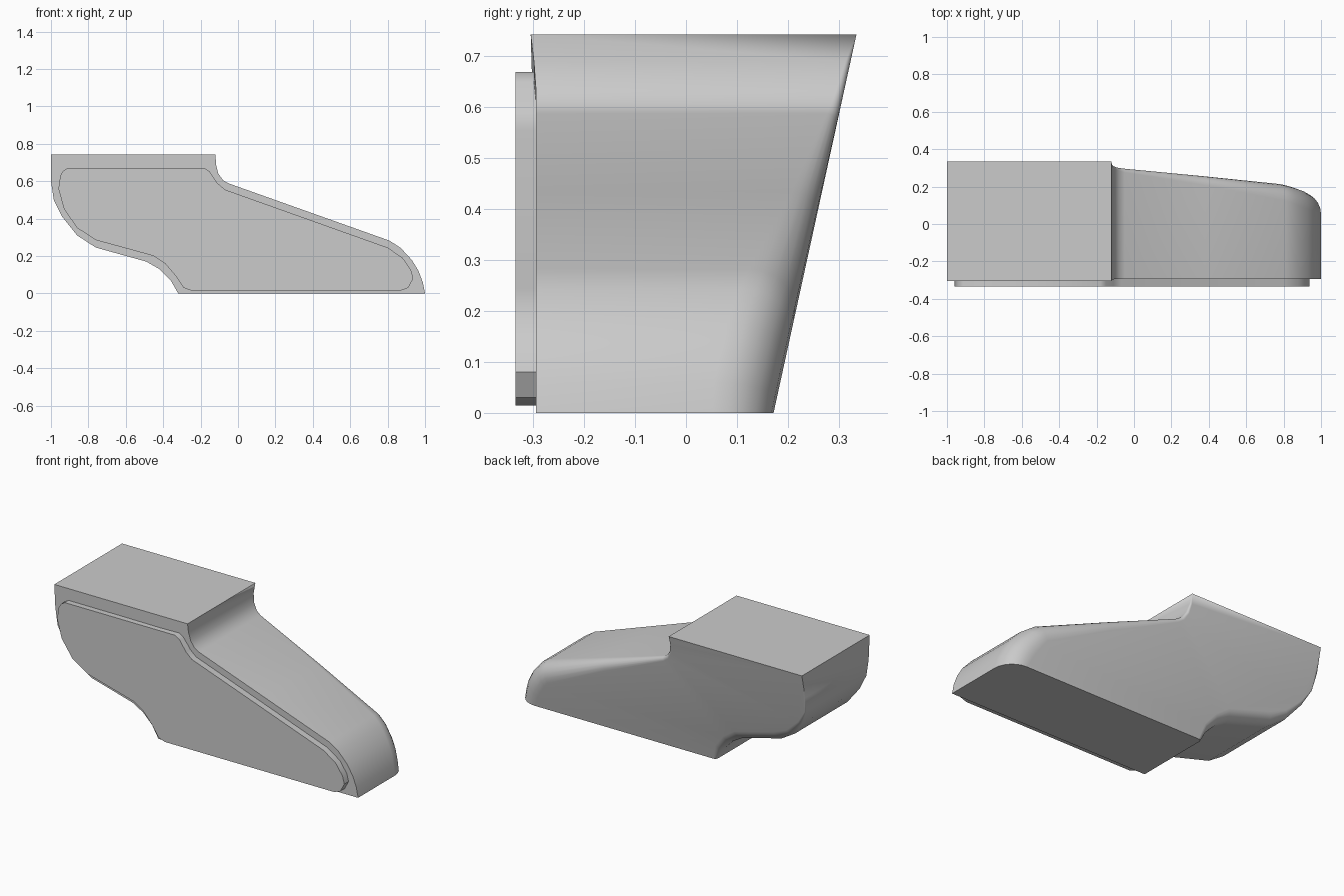
import bpy, bmesh, math
from mathutils import Vector

cube = bpy.data.objects.get("Cube")
if cube:
    bpy.data.objects.remove(cube)

grey = bpy.data.materials.new("plain grey")
grey.use_nodes = True
colour = (0.6, 0.6, 0.6, 1)
grey.diffuse_color = colour
grey.node_tree.nodes["Principled BSDF"].inputs["Base Color"].default_value = colour


def loft(name, rings):
    """Skin equal-length closed rings of points and cap both ends."""
    bm = bmesh.new()
    loops = [[bm.verts.new(p) for p in ring] for ring in rings]
    n = len(rings[0])
    for a, b in zip(loops, loops[1:]):
        for i in range(n):
            j = (i + 1) % n
            bm.faces.new((a[i], a[j], b[j], b[i]))
    bm.faces.new(loops[0])
    bm.faces.new(loops[-1][::-1])
    bmesh.ops.remove_doubles(bm, verts=bm.verts, dist=0.0002)
    bmesh.ops.recalc_face_normals(bm, faces=bm.faces)
    mesh = bpy.data.meshes.new(name)
    bm.to_mesh(mesh)
    bm.free()
    mesh.materials.append(grey)
    obj = bpy.data.objects.new(name, mesh)
    bpy.context.collection.objects.link(obj)
    bpy.ops.object.select_all(action='DESELECT')
    obj.select_set(True)
    bpy.context.view_layer.objects.active = obj
    bpy.ops.object.shade_smooth_by_angle(angle=math.radians(35))
    return obj


# Body: side outline (x, z) with the rounding radius of its back edge
outline = [
    (-1, .743, 0), (-.12, .743, 0), (-.118, .69, .01), (-.105, .64, .015),
    (-.08, .605, .02), (-.05, .588, .025), (.38, .435, .06), (.81, .282, .11),
    (.87, .243, .12), (.93, .178, .13), (.965, .12, .13), (.988, .06, .13), (1, 0, .12),
    (-.32, 0, .02), (-.36, .07, .04), (-.42, .13, .05), (-.49, .17, .06),
    (-.76, .245, .06), (-.86, .31, .04), (-.94, .41, .02), (-.985, .5, .005),
    (-1, .6, 0)]


def back(z):
    return .172 + .219 * z


def inward(i):
    """Inward direction of the outline at point i, kept level on the sole."""
    x, z, _ = outline[i]
    if z == 0:
        return Vector((-1 if x > 0 else 1, 0))
    a, b = outline[i - 1], outline[(i + 1) % len(outline)]
    d = Vector((b[0] - a[0], b[1] - a[1])).normalized()
    return Vector((d.y, -d.x))


rings = [[(x, -.295 - .01 * max(0, (z - .66) / .083), z) for x, z, r in outline]]
STEPS = 6
for s in range(STEPS + 1):
    t = s / STEPS * math.pi / 2
    ring = []
    for i, (x, z, r) in enumerate(outline):
        p = Vector((x, z)) + inward(i) * r * (1 - math.cos(t))
        ring.append((p.x, back(p.y) - r * (1 - math.sin(t)), p.y))
    rings.append(ring)
loft("body", rings)

# Raised panel on the front
panel = [
    (-.95, .63), (-.935, .655), (-.91, .67), (-.18, .67), (-.15, .65), (-.11, .59),
    (-.07, .555), (.80, .245), (.88, .19), (.925, .125), (.937, .08), (.91, .03),
    (.87, .015), (-.25, .015), (-.29, .03), (-.33, .09), (-.39, .16), (-.45, .2),
    (-.76, .285), (-.86, .35), (-.93, .45), (-.96, .56)]
loft("front_panel", [[(x, y, z) for x, z in panel] for y in (-.335, -.28)])
